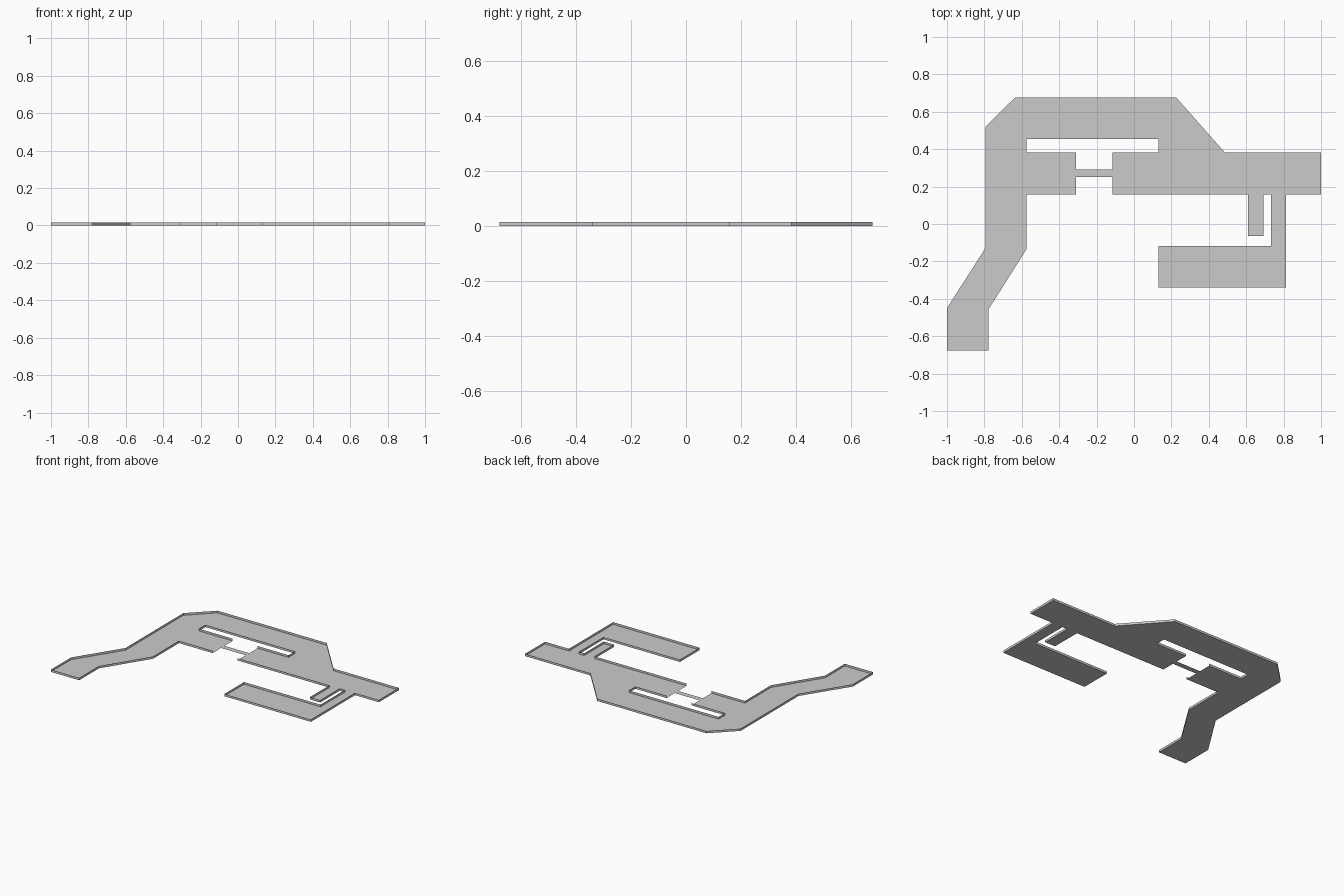
import bpy
import bmesh

if "Cube" in bpy.data.objects:
    bpy.data.objects.remove(bpy.data.objects["Cube"])

H = 0.016   # rim height
TOP, BOT = 0.383, 0.157   # edges of the middle strip

# Three runs of outline; the edges joining them at the gap carry no rim
outer_run = [(-0.115, TOP), (0.13, TOP), (0.13, 0.455), (-0.575, 0.455),
             (-0.575, TOP), (-0.31, TOP)]
main_run = [(-0.31, BOT), (-0.575, BOT), (-0.575, -0.135), (-0.777, -0.455),
            (-0.777, -0.677), (-1, -0.677), (-1, -0.45), (-0.795, -0.13),
            (-0.795, 0.52), (-0.635, 0.677), (0.225, 0.677), (0.485, TOP),
            (1, TOP), (1, BOT), (0.812, BOT), (0.812, -0.34), (0.13, -0.34),
            (0.13, -0.117), (0.732, -0.117), (0.732, BOT), (0.692, BOT),
            (0.692, -0.063), (0.61, -0.063), (0.61, BOT), (-0.115, BOT)]


def finish(name, bm):
    mesh = bpy.data.meshes.new(name)
    bm.to_mesh(mesh)
    bm.free()
    bpy.context.collection.objects.link(bpy.data.objects.new(name, mesh))


def flat_panel(name, points):
    bm = bmesh.new()
    face = bm.faces.new([bm.verts.new((x, y, 0)) for x, y in points])
    face.normal_update()
    if face.normal.z < 0:
        face.normal_flip()
    bmesh.ops.triangulate(bm, faces=[face])
    finish(name, bm)


def rim_wall(name, points):
    bm = bmesh.new()
    low = [bm.verts.new((x, y, 0)) for x, y in points]
    high = [bm.verts.new((x, y, H)) for x, y in points]
    for i in range(len(points) - 1):
        bm.faces.new((low[i + 1], low[i], high[i], high[i + 1]))
    finish(name, bm)


# Floor of the open tray
flat_panel("floor_plate", outer_run + main_run)

# Narrow link across the gap
flat_panel("bridge_strip", [(-0.31, 0.252), (-0.115, 0.252),
                            (-0.115, 0.291), (-0.31, 0.291)])

# Thin upright rims
rim_wall("slot_rim", outer_run)
rim_wall("outer_rim", main_run)
